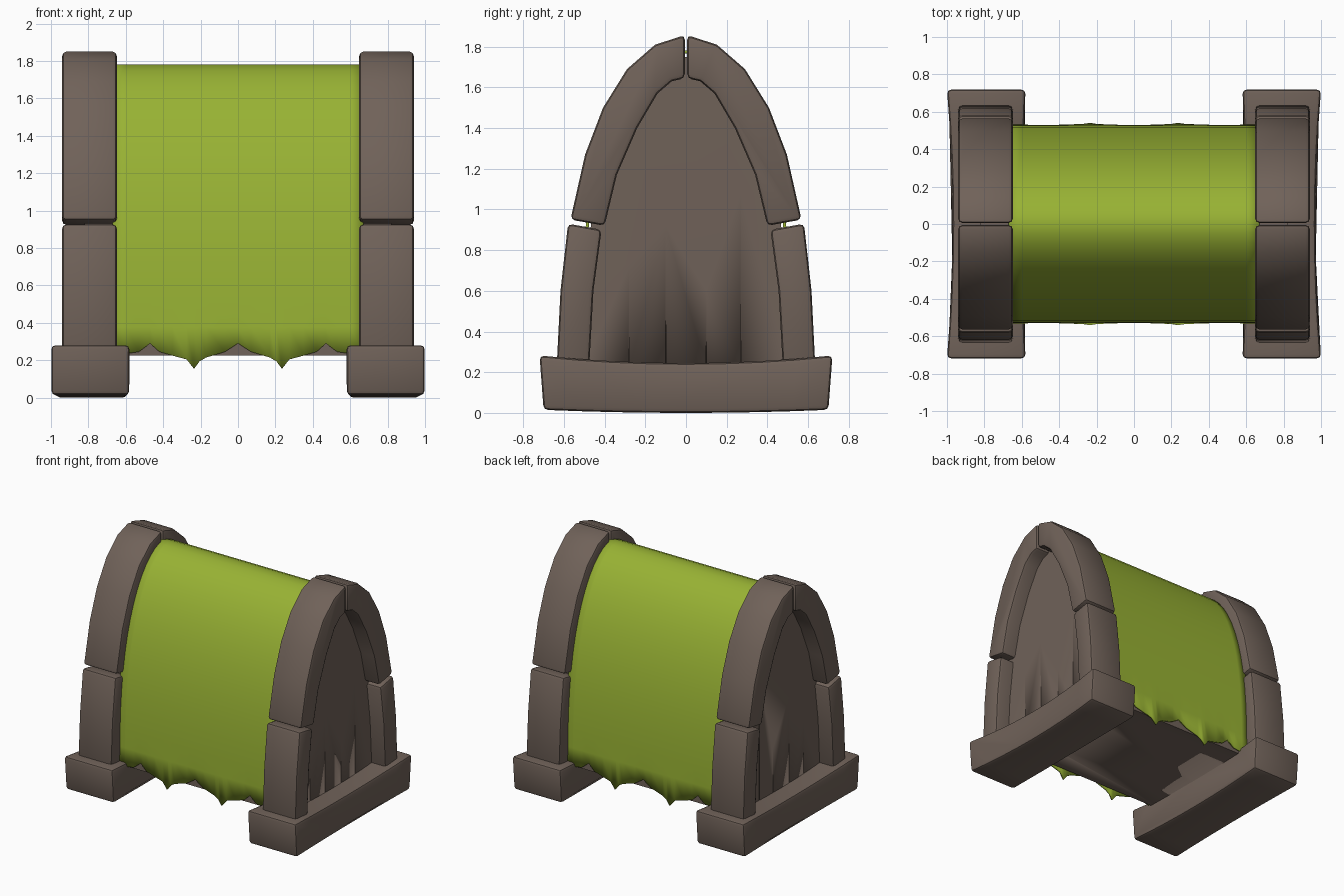
import bpy, bmesh, math

if "Cube" in bpy.data.objects:
    bpy.data.objects.remove(bpy.data.objects["Cube"])


def material(name, rgb):
    m = bpy.data.materials.new(name)
    m.diffuse_color = (*rgb, 1)
    m.use_nodes = True
    m.node_tree.nodes["Principled BSDF"].inputs["Base Color"].default_value = m.diffuse_color
    return m


BROWN = material("brown wood", (0.162, 0.122, 0.100))
GREEN = material("green cloth", (0.314, 0.445, 0.034))


def finish(name, bm, mat, mirror=(False, False), angle=30):
    bmesh.ops.recalc_face_normals(bm, faces=bm.faces)
    me = bpy.data.meshes.new(name)
    bm.to_mesh(me)
    bm.free()
    ob = bpy.data.objects.new(name, me)
    bpy.context.collection.objects.link(ob)
    me.materials.append(mat)
    bpy.ops.object.select_all(action='DESELECT')
    ob.select_set(True)
    bpy.context.view_layer.objects.active = ob
    bpy.ops.object.shade_smooth_by_angle(angle=math.radians(angle))
    if any(mirror):
        mod = ob.modifiers.new("mirror", 'MIRROR')
        mod.use_axis = (*mirror, False)
        mod.use_mirror_merge = False
    return ob


def prism(outline, x0, x1):
    """Extrude a (y, z) outline along x."""
    bm = bmesh.new()
    a = [bm.verts.new((x0, y, z)) for y, z in outline]
    b = [bm.verts.new((x1, y, z)) for y, z in outline]
    n = len(a)
    bm.faces.new(a)
    bm.faces.new(b[::-1])
    for i in range(n):
        j = (i + 1) % n
        bm.faces.new((a[i], b[i], b[j], a[j]))
    bmesh.ops.recalc_face_normals(bm, faces=bm.faces)
    return bm


def bevel_sharp(bm, width, segments=2):
    edges = [e for e in bm.edges if e.calc_face_angle(0) > math.radians(40)]
    bmesh.ops.bevel(bm, geom=edges, offset=width, segments=segments,
                    profile=0.5, affect='EDGES', clamp_overlap=True)


# Arch stones: one quarter each, mirrored to both ends and both sides
upper = [(0.568, 0.95), (0.496, 1.27), (0.408, 1.50), (0.29, 1.69),
         (0.152, 1.81), (0.006, 1.857),
         (0.006, 1.645), (0.07, 1.63), (0.14, 1.57), (0.24, 1.40),
         (0.34, 1.17), (0.40, 0.92)]
lower = [(0.635, 0.24), (0.617, 0.60), (0.58, 0.93),
         (0.415, 0.90), (0.455, 0.60), (0.475, 0.24)]
for name, outline in (("upper_arch_stone", upper), ("lower_arch_stone", lower)):
    bm = prism(outline, 0.648, 0.94)
    bevel_sharp(bm, 0.022)
    finish(name, bm, BROWN, (True, True))

# Base blocks: sagging top, sides pinched in the middle
N = 8
ts = [i / N * 2 - 1 for i in range(N + 1)]
top = [(0.72 * t, 0.245 + 0.037 * t * t) for t in ts]
bottom = [(0.70 * t, 0.015 * t * t) for t in reversed(ts)]
bm = prism(top + bottom, 0.58, 1.0)
for v in bm.verts:
    pinch = 0.03 * (1 - (v.co.y / 0.72) ** 2)
    v.co.x += -pinch if v.co.x > 0.8 else pinch * 0.5
bevel_sharp(bm, 0.022)
finish("base_block", bm, BROWN, (True, False))


# Pointed roof curve shared by the body and the cloth
def roof_curve(half, z0, z1, steps=16):
    pts = []
    for i in range(steps + 1):
        t = math.sin(i / steps * math.pi / 2)
        pts.append((half * max(0, 1 - t ** 2.6) ** 0.55, z0 + (z1 - z0) * t))
    return pts + [(-y, z) for y, z in reversed(pts[:-1])]


# Wooden body, its ends are the recessed panels
body = finish("wooden_body", prism(roof_curve(0.505, 0.225, 1.75), -0.82, 0.82), BROWN)

# Tapering plank grooves cut into both end panels
bm = bmesh.new()
for side in (-1, 1):
    for y, z_top in ((-0.28, 0.85), (0.27, 1.3), (0.1, 0.7), (-0.1, 1.1)):
        w = 0.007 if abs(y) > 0.2 else 0.003
        ring = [(0.80, y, 0.2), (0.84, y - w, 0.2), (0.84, y + w, 0.2)]
        lo = [bm.verts.new((side * x, yy, z)) for x, yy, z in ring]
        tip = bm.verts.new((side * 0.825, y, z_top))
        bm.faces.new(lo)
        for i in range(3):
            bm.faces.new((lo[i], lo[(i + 1) % 3], tip))
cutter = finish("groove_cutter", bm, BROWN)
cutter.hide_render = True
cutter.hide_viewport = True
cut = body.modifiers.new("grooves", 'BOOLEAN')
cut.operation = 'DIFFERENCE'
cut.solver = 'EXACT'
cut.object = cutter

# Cloth cover with a ragged hem: (x, hem height) mirrored about x = 0
hem = [(0, 0.29), (0.07, 0.245), (0.17, 0.215), (0.205, 0.195), (0.235, 0.155),
       (0.275, 0.205), (0.35, 0.225), (0.42, 0.245), (0.47, 0.29),
       (0.53, 0.245), (0.60, 0.235), (0.67, 0.235)]
hem = [(-x, z) for x, z in reversed(hem[1:])] + hem
curve = roof_curve(0.53, 0.225, 1.782)
bm = bmesh.new()
rows = []
for k, (y, z) in enumerate(curve):
    is_hem = k in (0, len(curve) - 1)
    rows.append([])
    for x, hz in hem:
        flare = (0.245 - hz) * 0.12 * math.copysign(1, y) if is_hem else 0
        rows[-1].append(bm.verts.new((x, y + flare, hz if is_hem else z)))
for r0, r1 in zip(rows, rows[1:]):
    for i in range(len(hem) - 1):
        bm.faces.new((r0[i], r0[i + 1], r1[i + 1], r1[i]))
bmesh.ops.recalc_face_normals(bm, faces=bm.faces)
if sum(f.normal.z for f in bm.faces) < 0:
    bmesh.ops.reverse_faces(bm, faces=bm.faces)
cloth = finish("cloth_cover", bm, GREEN, angle=45)
solid = cloth.modifiers.new("thickness", 'SOLIDIFY')
solid.thickness = 0.015
solid.offset = -1
